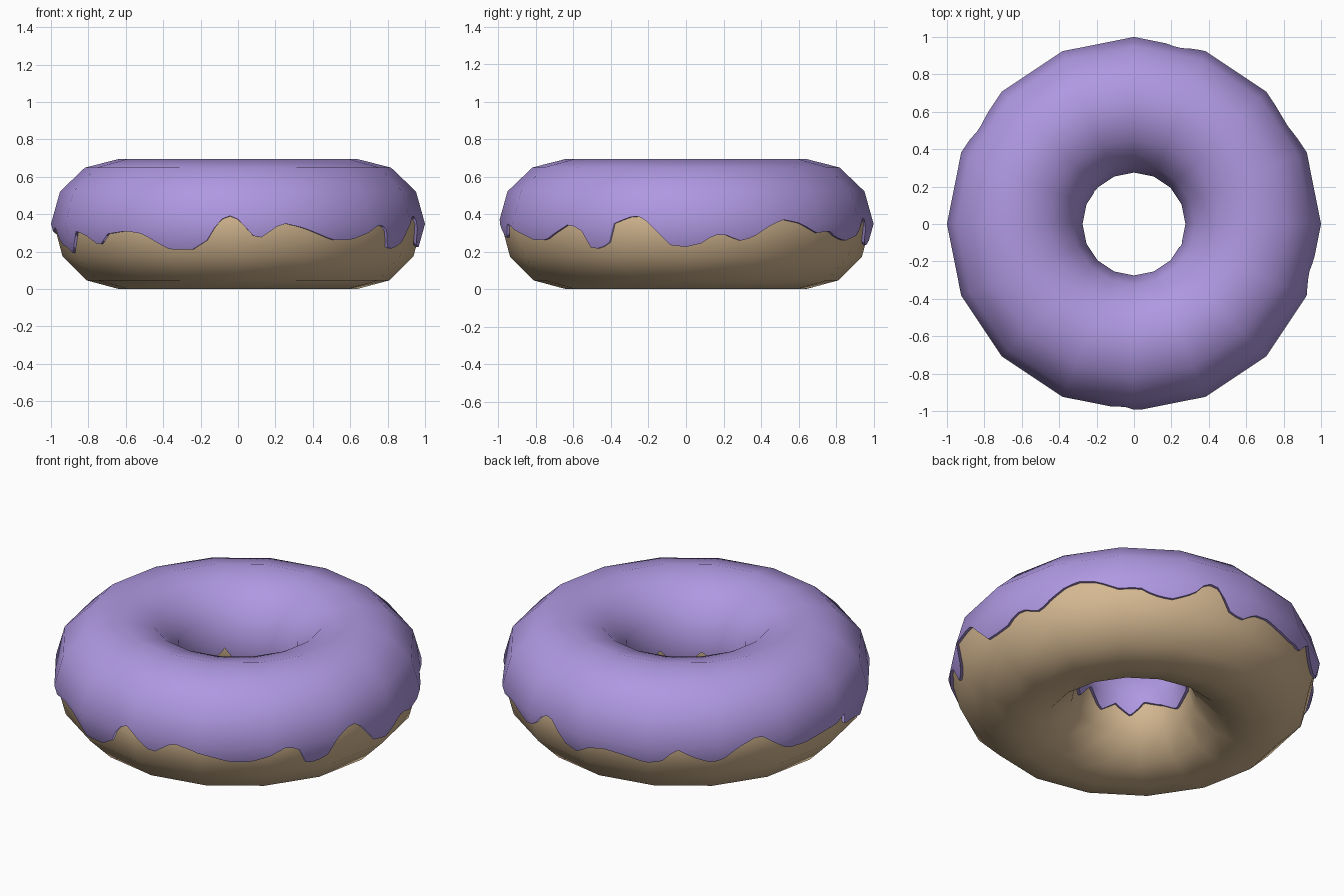
import bpy
import math
from mathutils import Vector

if "Cube" in bpy.data.objects:
    bpy.data.objects.remove(bpy.data.objects["Cube"])

SIDES, R, ZC = 16, 0.6375, 0.348      # ring sides, ring radius, centre height


def material(name, colour):
    m = bpy.data.materials.new(name)
    m.diffuse_color = (*colour, 1)
    m.use_nodes = True
    m.node_tree.nodes["Principled BSDF"].inputs["Base Color"].default_value = m.diffuse_color
    return m


def section(t, a, up, down):
    """Point on the 12-sided cross-section; t counts sides from the outer rim."""
    def corner(k):
        f = math.radians(30 * k)
        s = math.sin(f)
        return Vector((R + a * math.cos(f), ZC + s * (up if s > 0 else down)))
    k = math.floor(t)
    return corner(k).lerp(corner(k + 1), t - k)


def on_ring(p, deg):
    """Place a section point on the 16-sided ring."""
    step = 360 / SIDES
    k = math.floor(deg / step + 1e-6)
    f = deg / step - k

    def c(i):
        w = math.radians(i * step)
        return Vector((math.cos(w), math.sin(w), 0))
    v = c(k).lerp(c(k + 1), f) * p.x
    v.z = p.y
    return v


def height(keys, deg):
    """Icing edge height at an angle, read from (angle, height) pairs."""
    ks = [(keys[-1][0] - 360, keys[-1][1])] + keys + [(keys[0][0] + 360, keys[0][1])]
    for (a, p), (b, q) in zip(ks, ks[1:]):
        if a <= deg <= b:
            return p + (q - p) * (deg - a) / (b - a)


def make(name, mat, columns, lip=False):
    """Skin closed columns of (point, normal); first and last strips may be lips."""
    verts, index, faces, normals = [], {}, [], []

    def vid(p):
        key = tuple(round(c, 5) for c in p)
        if key not in index:
            index[key] = len(verts)
            verts.append(p)
        return index[key]
    n, rows = len(columns), len(columns[0])
    for i in range(n):
        A, B = columns[i], columns[(i + 1) % n]
        for j in range(rows - 1):
            face, nrm = [], []
            for p, no in (A[j], B[j], B[j + 1], A[j + 1]):
                v = vid(p)
                if v not in face:
                    face.append(v)
                    nrm.append(no)
            if len(face) < 3:
                continue
            if lip and j in (0, rows - 2):
                nrm = [Vector((0, 0, -1))] * len(face)
            faces.append(face)
            normals += nrm
    me = bpy.data.meshes.new(name)
    me.from_pydata(verts, [], faces)
    me.materials.append(mat)
    me.shade_smooth()
    me.update()
    me.normals_split_custom_set(normals)
    ob = bpy.data.objects.new(name, me)
    bpy.context.collection.objects.link(ob)
    return ob


def normal(t, deg):
    f, w = math.radians(30 * t), math.radians(deg)
    return Vector((math.cos(f) * math.cos(w), math.cos(f) * math.sin(w), math.sin(f)))


DOUGH = (0.347, 0.332, 0.348)
ICING = (0.3625, 0.347, 0.348)

# Dough ring
cols = []
for i in range(SIDES):
    d = i * 360 / SIDES
    cols.append([(on_ring(section(t % 12, *DOUGH), d), normal(t, d)) for t in range(13)])
make("dough", material("baked dough", (0.665, 0.48, 0.285)), cols)

# Dripping icing edge heights: outer rim and inside the hole
outer = [(0, .225), (5, .245), (9, .29), (13, .29), (17, .257), (21, .273), (27, .337),
         (32, .372), (38, .353), (45, .30), (52, .31), (56, .278), (62, .257), (69, .294),
         (74, .385), (78, .37), (82, .26), (87, .23), (92, .28), (98, .295), (105, .276),
         (111, .256), (117, .259), (122, .345), (127, .294), (132, .262), (137, .275),
         (142, .343), (149, .388), (154, .33), (159, .276), (167, .263), (178, .30),
         (185, .33), (188, .24), (195, .225), (203, .19), (207, .31), (212, .29),
         (219, .23), (225, .295), (232, .31), (238, .295), (244, .24), (248, .21),
         (255, .21), (260, .26), (264, .365), (267, .395), (271, .365), (274, .29),
         (277, .27), (284, .353), (290, .33), (302, .262), (309, .262), (315, .30),
         (321, .35), (325, .31), (327, .225), (331, .214), (335, .25), (337.5, .35),
         (342, .385), (346, .39), (349, .337), (355, .235)]
inner = [(10, .30), (35, .25), (55, .31), (80, .24), (105, .30), (125, .26), (140, .365),
         (155, .29), (183, .24), (200, .29), (219, .32), (234, .25), (250, .31), (265, .26),
         (287, .345), (305, .25), (320, .28), (336, .365), (350, .27)]

# Icing shell, with a small lip back to the dough at each edge
cols, N = [], 144
for i in range(N):
    d = i * 360 / N
    eo = (height(outer, d) - ZC) / 0.174
    ei = (height(inner, d) - ZC) / 0.174
    ts = [eo, max(eo, 0), 1, 2, 3, 4, 5, min(6, 6 - ei), 6 - ei]
    col = [(on_ring(section(t, *ICING), d), normal(t, d)) for t in ts]
    ends = [(on_ring(section(t, *DOUGH), d), normal(t, d)) for t in (eo, 6 - ei)]
    cols.append([ends[0]] + col + [ends[1]])
make("icing", material("lilac icing", (0.43, 0.315, 0.76)), cols, lip=True)
